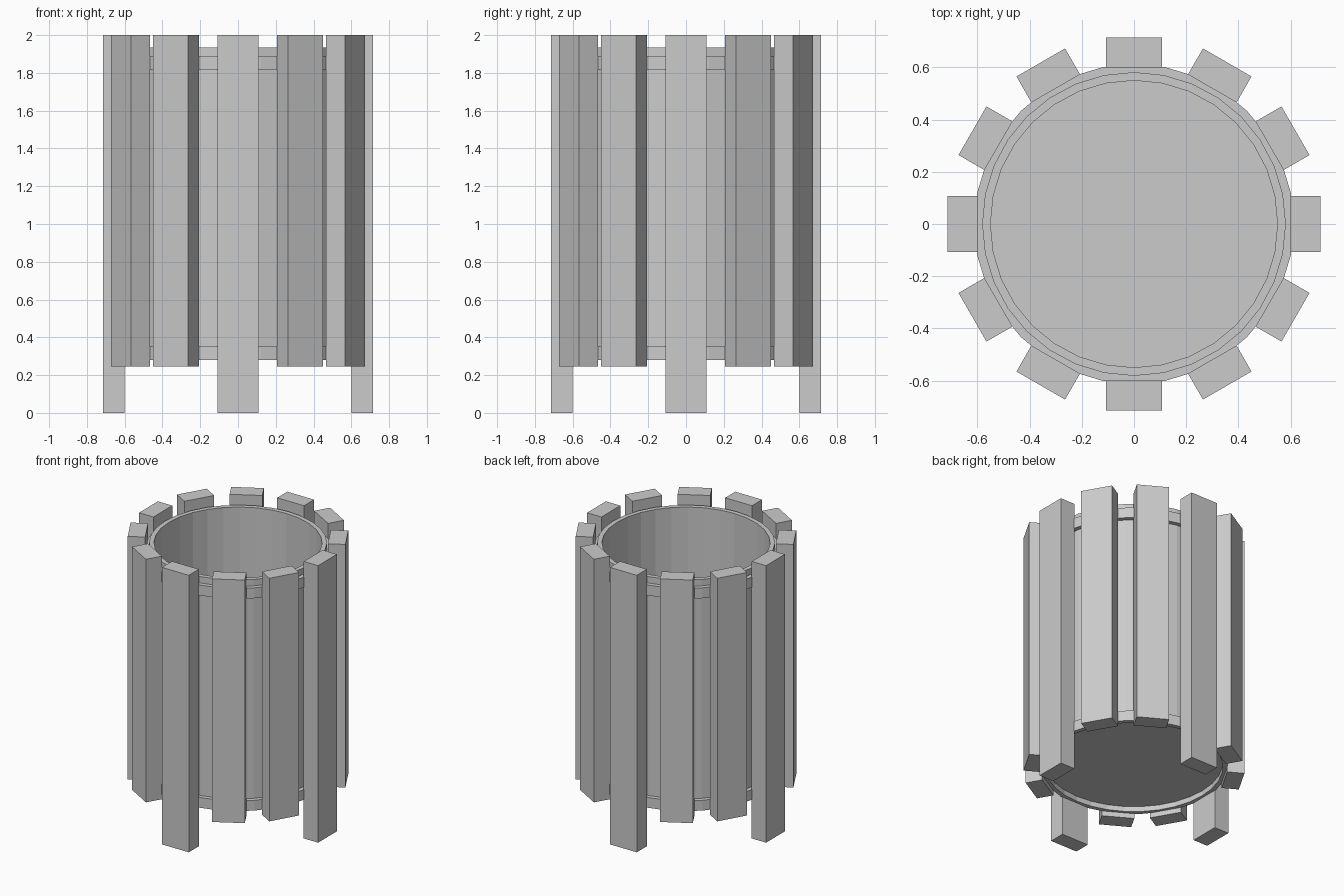
import bpy, bmesh, math

if "Cube" in bpy.data.objects:
    bpy.data.objects.remove(bpy.data.objects["Cube"])

SIDES = 32


def lathe(name, profile, closed):
    """Spin an (r, z) profile around z; open profiles begin and end on flat caps."""
    bm = bmesh.new()
    rings = []
    for r, z in profile:
        rings.append([bm.verts.new((r * math.cos(2 * math.pi * i / SIDES),
                                    r * math.sin(2 * math.pi * i / SIDES), z))
                      for i in range(SIDES)])
    pairs = list(zip(rings, rings[1:]))
    if closed:
        pairs.append((rings[-1], rings[0]))
    else:
        bm.faces.new(rings[0])
        bm.faces.new(rings[-1])
    for a, b in pairs:
        for i in range(SIDES):
            j = (i + 1) % SIDES
            bm.faces.new((a[i], a[j], b[j], b[i]))
    bmesh.ops.recalc_face_normals(bm, faces=bm.faces)
    mesh = bpy.data.meshes.new(name)
    bm.to_mesh(mesh)
    bm.free()
    obj = bpy.data.objects.new(name, mesh)
    bpy.context.collection.objects.link(obj)
    return obj


def slat(name, angle, bottom, top=2.0):
    """Upright board standing against the hoops at the given angle."""
    inner, outer, width = 0.60, 0.715, 0.215
    r = (inner + outer) / 2
    bpy.ops.mesh.primitive_cube_add(
        size=1, rotation=(0, 0, angle),
        location=(r * math.cos(angle), r * math.sin(angle), (bottom + top) / 2))
    obj = bpy.context.object
    obj.name = name
    obj.scale = (outer - inner, width, top - bottom)


# Open-topped inner bucket with a floor
lathe("bucket", [(0.582, 0.318), (0.582, 1.935), (0.55, 1.935), (0.55, 0.35)], False)

# Hoops that hold the slats
for name, z0, z1 in (("lower_hoop", 0.281, 0.355), ("upper_hoop", 1.814, 1.889)):
    lathe(name, [(0.582, z0), (0.613, z0), (0.613, z1), (0.582, z1)], True)

# Twelve slats; every third one runs to the ground as a leg
for i in range(12):
    is_leg = i % 3 == 0
    slat("leg_slat" if is_leg else "slat", math.radians(30 * i), 0.0 if is_leg else 0.245)
